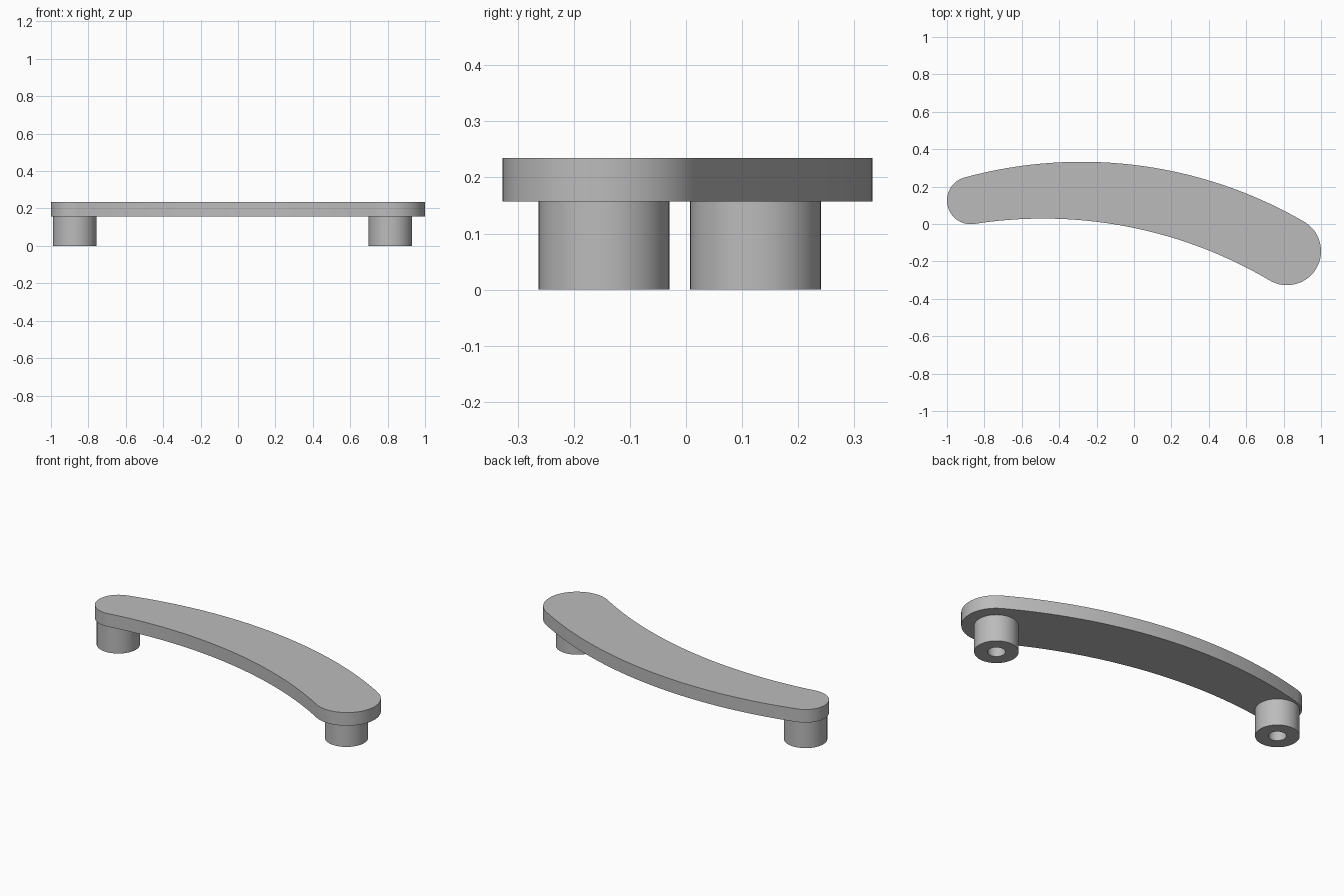
import bpy, bmesh, math
from mathutils import Vector

cube = bpy.data.objects.get("Cube")
if cube:
    bpy.data.objects.remove(cube, do_unlink=True)

grey = bpy.data.materials.new("satin_grey")
grey.use_nodes = True
grey.diffuse_color = (0.5, 0.5, 0.5, 1)
grey.node_tree.nodes["Principled BSDF"].inputs["Base Color"].default_value = (0.5, 0.5, 0.5, 1)

PLATE_BOTTOM, PLATE_TOP = 0.157, 0.235
SMALL_END, SMALL_R = Vector((-0.873, 0.126)), 0.127
LARGE_END, LARGE_R = Vector((0.818, -0.145)), 0.182
OUTER_CENTRE = Vector((-0.28, -2.04))
INNER_CENTRE = Vector((-0.48, -2.357))


def finish(bm, name):
    bmesh.ops.recalc_face_normals(bm, faces=bm.faces)
    mesh = bpy.data.meshes.new(name)
    bm.to_mesh(mesh)
    bm.free()
    mesh.materials.append(grey)
    mesh.polygons.foreach_set("use_smooth", [True] * len(mesh.polygons))
    mesh.set_sharp_from_angle(angle=math.radians(30))
    obj = bpy.data.objects.new(name, mesh)
    bpy.context.collection.objects.link(obj)
    return obj


def bearing(start, end):
    d = end - start
    return math.atan2(d.y, d.x)


def arc(centre, r0, r1, a0, a1, steps):
    """Points swept from angle a0 to a1 while the radius eases from r0 to r1."""
    points = []
    for i in range(steps):
        t = i / steps
        a, r = a0 + (a1 - a0) * t, r0 + (r1 - r0) * t
        points.append(centre + Vector((math.cos(a), math.sin(a))) * r)
    return points


# Curved handle plate: two long arcs tangent to a round end on each side
out_small, out_large = (bearing(OUTER_CENTRE, e) for e in (SMALL_END, LARGE_END))
in_small, in_large = (bearing(INNER_CENTRE, e) for e in (SMALL_END, LARGE_END))
outline = arc(OUTER_CENTRE, (SMALL_END - OUTER_CENTRE).length + SMALL_R,
              (LARGE_END - OUTER_CENTRE).length + LARGE_R, out_small, out_large, 48)
outline += arc(LARGE_END, LARGE_R, LARGE_R, out_large, in_large - math.pi, 40)
outline += arc(INNER_CENTRE, (LARGE_END - INNER_CENTRE).length - LARGE_R,
               (SMALL_END - INNER_CENTRE).length - SMALL_R, in_large, in_small, 48)
outline += arc(SMALL_END, SMALL_R, SMALL_R, in_small + math.pi, out_small, 40)

bm = bmesh.new()
base = bm.faces.new([bm.verts.new((p.x, p.y, PLATE_BOTTOM)) for p in outline])
top = bmesh.ops.extrude_face_region(bm, geom=[base], use_keep_orig=True)
bmesh.ops.translate(bm, vec=(0, 0, PLATE_TOP - PLATE_BOTTOM),
                    verts=[g for g in top["geom"] if isinstance(g, bmesh.types.BMVert)])
finish(bm, "handle_plate")


# Mounting posts: tubes with a screw hole open at the bottom
def post(name, x, y, radius=0.1165, hole=0.047, segments=64):
    bm = bmesh.new()
    height = PLATE_BOTTOM + 0.005
    profile = [(hole, 0), (radius, 0), (radius, height), (hole, height)]
    rings = []
    for i in range(segments):
        a = math.tau * i / segments
        rings.append([bm.verts.new((r * math.cos(a), r * math.sin(a), z)) for r, z in profile])
    for i, ring in enumerate(rings):
        following = rings[(i + 1) % segments]
        for j in range(4):
            k = (j + 1) % 4
            bm.faces.new((ring[j], following[j], following[k], ring[k]))
    obj = finish(bm, name)
    obj.location = (x, y, 0)


post("right_mounting_post", -0.873, 0.124)
post("left_mounting_post", 0.815, -0.146)
